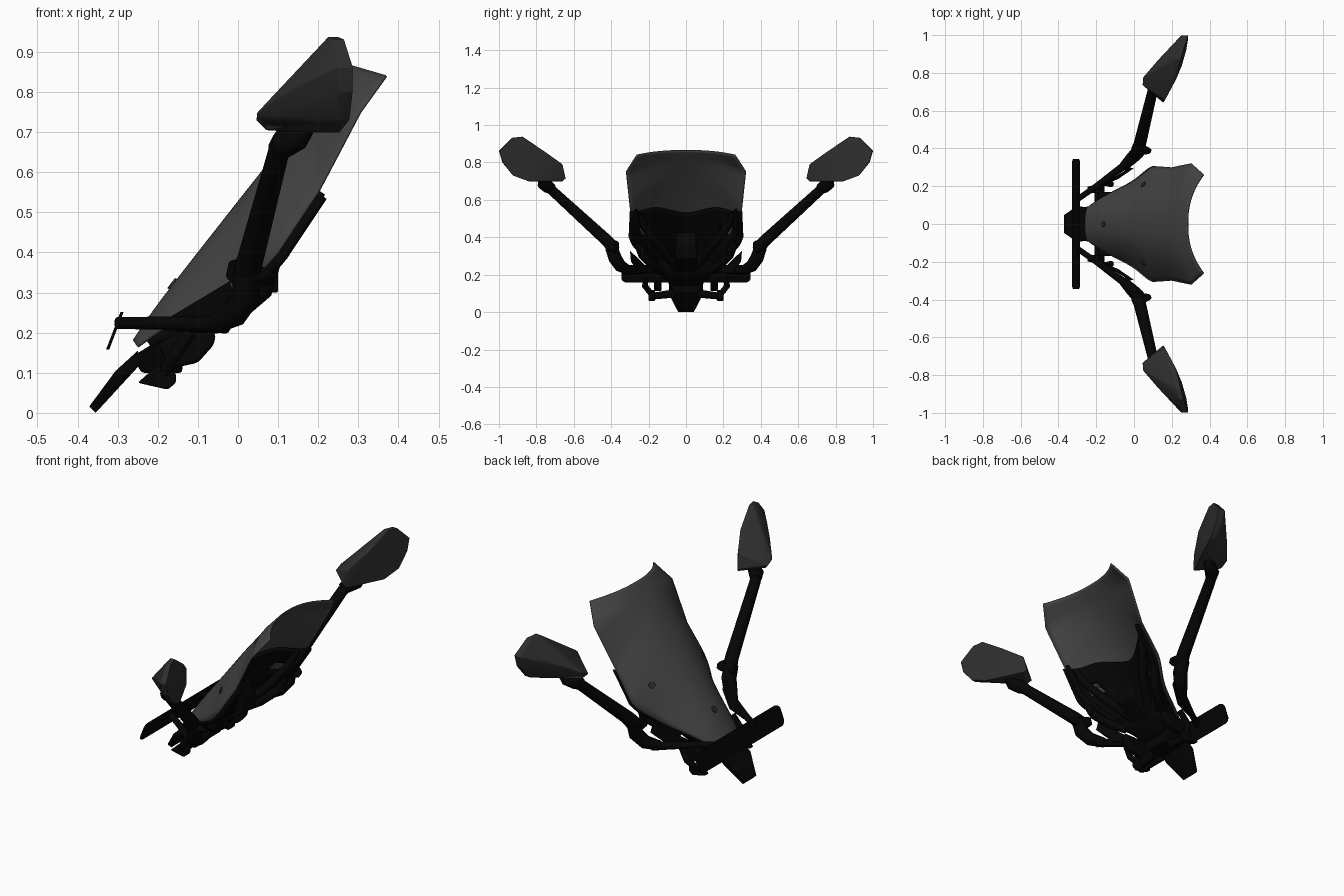
import bpy, bmesh, math
from mathutils import Vector

if "Cube" in bpy.data.objects:
    bpy.data.objects.remove(bpy.data.objects["Cube"])


def material(name, v):
    m = bpy.data.materials.new(name)
    m.diffuse_color = (v, v, v, 1)
    m.use_nodes = True
    m.node_tree.nodes["Principled BSDF"].inputs["Base Color"].default_value = m.diffuse_color
    return m


BLACK = material("black_plastic", 0.0015)
TINT = material("tinted_screen", 0.055)
SHELL = material("mirror_shell", 0.027)


def finish(ob, mat, mirror=False, bevel=0, angle=35):
    bpy.ops.object.select_all(action='DESELECT')
    bpy.context.view_layer.objects.active = ob
    ob.select_set(True)
    ob.data.materials.append(mat)
    if bevel:
        b = ob.modifiers.new("bevel", 'BEVEL')
        b.width, b.segments, b.limit_method = bevel, 3, 'ANGLE'
        b.angle_limit = math.radians(20)
    if mirror:
        m = ob.modifiers.new("mirror", 'MIRROR')
        m.use_axis = (False, True, False)
    bpy.ops.object.shade_smooth_by_angle(angle=math.radians(angle))
    return ob


def from_bm(name, bm):
    bmesh.ops.recalc_face_normals(bm, faces=bm.faces)
    me = bpy.data.meshes.new(name)
    bm.to_mesh(me)
    bm.free()
    ob = bpy.data.objects.new(name, me)
    bpy.context.collection.objects.link(ob)
    return ob


def hull(name, pts, mat, both=False, mirror=False, bevel=0.006):
    """Convex solid; both=True repeats each point at -y."""
    bm = bmesh.new()
    for x, y, z in pts:
        bm.verts.new((x, y, z))
        if both and y:
            bm.verts.new((x, -y, z))
    bmesh.ops.convex_hull(bm, input=bm.verts)
    junk = [v for v in bm.verts if not v.link_faces]
    bmesh.ops.delete(bm, geom=junk, context='VERTS')
    bmesh.ops.dissolve_limit(bm, angle_limit=math.radians(4), verts=bm.verts, edges=bm.edges)
    return finish(from_bm(name, bm), mat, mirror, bevel)


def tube(name, pts, radii, mirror=True, mat=BLACK):
    cu = bpy.data.curves.new(name, 'CURVE')
    cu.dimensions, cu.bevel_depth, cu.bevel_resolution = '3D', 1, 4
    cu.use_fill_caps = True
    sp = cu.splines.new('POLY')
    sp.points.add(len(pts) - 1)
    for p, co, r in zip(sp.points, pts, radii):
        p.co, p.radius = (*co, 1), r
    ob = bpy.data.objects.new(name, cu)
    bpy.context.collection.objects.link(ob)
    bpy.ops.object.select_all(action='DESELECT')
    bpy.context.view_layer.objects.active = ob
    ob.select_set(True)
    bpy.ops.object.convert(target='MESH')
    return finish(bpy.context.object, mat, mirror)


# Screen stations: centre x, z, then edge x, y, z
ST = [(-0.26, 0.18, -0.25, 0.085, 0.165), (-0.19, 0.28, -0.16, 0.145, 0.225),
      (-0.05, 0.46, -0.01, 0.225, 0.30), (0.10, 0.65, 0.10, 0.305, 0.40),
      (0.17, 0.735, 0.20, 0.298, 0.55), (0.235, 0.81, 0.305, 0.32, 0.75),
      (0.285, 0.865, 0.37, 0.262, 0.84)]


def screen_point(t, s, off=0.0):
    i = min(int(t), 5)
    u = t - i
    a, b, c, d = (ST[max(0, min(6, i + k))] for k in (-1, 0, 1, 2))
    if i >= 3:  # straight edges at the top corners
        v = [q + (r - q) * u for q, r in zip(b, c)]
    else:
        v = [0.5 * (2 * q + (r - p) * u + (2*p - 5*q + 4*r - w) * u*u + (3*q - p - 3*r + w) * u**3)
             for p, q, r, w in zip(a, b, c, d)]
    k = abs(s) ** 2.3
    return Vector((v[0] + (v[2] - v[0]) * k + off * 0.78, v[3] * s * (1 - off),
                   v[1] + (v[4] - v[1]) * k - off * 0.62))


def sheet(name, t0, t1, off, thick, mat, skip=None, n=30, m=28):
    bm = bmesh.new()
    g = []
    for i in range(n + 1):
        row = []
        for j in range(m + 1):
            s = 2 * j / m - 1
            row.append(bm.verts.new(screen_point(t0 + (t1(s) - t0) * i / n, s, off)))
        g.append(row)
    for i in range(n):
        for j in range(m):
            q = (g[i][j], g[i][j + 1], g[i + 1][j + 1], g[i + 1][j])
            c = sum((v.co for v in q), Vector()) / 4
            if not (skip and skip(c)):
                bm.faces.new(q)
    ob = from_bm(name, bm)
    so = ob.modifiers.new("solid", 'SOLIDIFY')
    so.thickness, so.offset = thick, 0
    return finish(ob, mat)


sheet("windscreen", 0, lambda s: 6, 0, 0.006, TINT)
# Inner cowl with two openings
sheet("inner_cowl", 0.3, lambda s: 2.4 + 1.6 * s * s, 0.022, 0.014, BLACK,
      lambda c: math.hypot(abs(c.y) - 0.215, c.z - 0.44) < 0.03)
# Thickened rim along the cowl sides
rim = [screen_point(0.6 + 0.3 * i, 0.92, 0.032) for i in range(12)]
tube("cowl_rim", rim, [0.014] * 11 + [0.008])

# Screen bolts, set along the local surface normal
for i, (t, s) in enumerate([(2.6, 0.74), (2.6, -0.74), (1.25, 0.0)]):
    p = screen_point(t, s)
    n = (screen_point(t + .05, s) - p).cross(screen_point(t, s + .05) - p).normalized()
    bpy.ops.mesh.primitive_cylinder_add(vertices=20, radius=0.016, depth=0.016, location=p)
    b = bpy.context.object
    b.name = f"screen_bolt_{i + 1}"
    b.rotation_euler = n.to_track_quat('Z', 'Y').to_euler()
    finish(b, SHELL, bevel=0.002)

# Instrument support behind the screen
hull("dash_spine", [(-0.2, 0.06, 0.2), (-0.05, 0.05, 0.21), (0.06, 0.06, 0.29), (0.07, 0.05, 0.36),
                    (0.03, 0.05, 0.43), (-0.13, 0.06, 0.3)], BLACK, both=True)
hull("dash_lower", [(-0.22, 0.07, 0.17), (-0.17, 0.12, 0.205), (-0.05, 0.15, 0.235), (-0.05, 0.1, 0.205),
                    (-0.12, 0.07, 0.14), (-0.02, 0.16, 0.28), (-0.12, 0.09, 0.25)], BLACK, both=True)
tube("dash_arm", [(-0.06, 0.05, 0.24), (0.06, 0.14, 0.35), (0.13, 0.22, 0.45), (0.17, 0.25, 0.53)],
     [0.026, 0.022, 0.02, 0.012])
tube("dash_side_rail", [(-0.06, 0.13, 0.22), (0.0, 0.18, 0.25), (0.065, 0.235, 0.305), (0.09, 0.265, 0.37)],
     [0.02, 0.022, 0.022, 0.016])
hull("dash_lug", [(x, y, z) for x in (0.07, 0.1) for y in (0.22, 0.245) for z in (0.3, 0.35)],
     BLACK, mirror=True)
# Thin blades standing just outside the screen edges
hull("side_winglet", [(-0.22, 0.175, 0.21), (-0.08, 0.25, 0.205), (0.0, 0.295, 0.27), (-0.02, 0.3, 0.33),
                      (-0.15, 0.215, 0.25), (-0.08, 0.24, 0.21)], BLACK, mirror=True, bevel=0.002)

# Lower brackets and the nose beak
hull("lower_bracket", [(x, y, z) for y in (0.13, 0.17) for x, z in
                       ((-0.2, 0.17), (-0.15, 0.2), (-0.055, 0.2), (-0.06, 0.17), (-0.1, 0.125), (-0.17, 0.11))],
     BLACK, mirror=True, bevel=0.01)
hull("bracket_foot", [(x, y, z) for y in (0.165, 0.2) for x, z in
                      ((-0.25, 0.075), (-0.2, 0.12), (-0.155, 0.1), (-0.155, 0.075), (-0.175, 0.058))],
     BLACK, mirror=True)
tube("bracket_leg", [(-0.19, 0.06, 0.1), (-0.19, 0.18, 0.085)], [0.022, 0.018])
tube("bracket_link", [(-0.19, 0.18, 0.09), (-0.16, 0.22, 0.14), (-0.12, 0.21, 0.2)], [0.016] * 3)
hull("nose_block", [(-0.265, 0.09, 0.14), (-0.2, 0.1, 0.18), (-0.13, 0.1, 0.18), (-0.14, 0.06, 0.1),
                    (-0.24, 0.07, 0.1)], BLACK, both=True)
hull("nose_beak", [(-0.371, 0.048, 0.016), (-0.355, 0.042, 0.0), (-0.345, 0.06, 0.045), (-0.305, 0.094, 0.105),
                   (-0.25, 0.09, 0.155), (-0.24, 0.085, 0.125), (-0.285, 0.088, 0.092)],
     BLACK, both=True, bevel=0.002)

# Front cross plate with rounded ends
plate = []
for y, f in ((0.345, 0.6), (0.338, 0.85), (0.322, 1)):
    for k in (-f, f):
        for dx in (-0.004, 0.004):
            plate.append((-0.307 + k * 0.018 + dx, y, 0.205 + k * 0.047))
hull("front_plate", plate, BLACK, both=True, bevel=0)

# Mirror arms: strut, elbow, stem and ball joint
tube("mirror_strut", [(-0.3, 0.13, 0.224), (-0.2, 0.2, 0.224), (-0.03, 0.325, 0.22)], [0.015, 0.016, 0.022])
tube("mirror_elbow", [(-0.06, 0.3, 0.22), (-0.01, 0.35, 0.245), (0.02, 0.38, 0.29), (0.02, 0.4, 0.35)],
     [0.024, 0.033, 0.036, 0.034])
hull("stem_clamp", [(-0.035, 0.355, 0.34), (-0.025, 0.36, 0.385), (0.03, 0.425, 0.385), (0.1, 0.395, 0.345),
                    (0.09, 0.37, 0.32), (0.03, 0.43, 0.33), (0.0, 0.39, 0.3)], BLACK, mirror=True, bevel=0.008)
tube("mirror_stem", [(0.022, 0.395, 0.35), (0.03, 0.42, 0.38), (0.1, 0.71, 0.645), (0.115, 0.735, 0.67)],
     [0.035, 0.033, 0.027, 0.027])
tube("stem_joint", [(0.1, 0.715, 0.655), (0.115, 0.74, 0.672), (0.15, 0.765, 0.685), (0.17, 0.77, 0.71)],
     [0.028, 0.036, 0.03, 0.022])

# Mirror housings: rear-facing outline hulled with the swept back
OUT = [(0.643, 0.715), (0.66, 0.79), (0.76, 0.862), (0.875, 0.938), (0.93, 0.932), (1.0, 0.862),
       (0.982, 0.80), (0.925, 0.73), (0.84, 0.699), (0.66, 0.699)]


def face_x(y, z):
    return 0.287 - 0.13 * ((1.0 - y) / 0.357) ** 1.7 - 0.2 * max(0, z - 0.86)


shell = [(face_x(y, z), 0.82 + (y - 0.82) * 0.985, z) for y, z in OUT]
shell += [(face_x(y, z) - 0.035 * max(0, (y - 0.6) / 0.4), y, z) for y, z in OUT]
shell += [(0.045, 0.735, 0.73), (0.047, 0.775, 0.748), (0.07, 0.75, 0.705), (0.12, 0.86, 0.80), (0.18, 0.92, 0.85)]
hull("mirror_housing", shell, SHELL, mirror=True, bevel=0.009)
